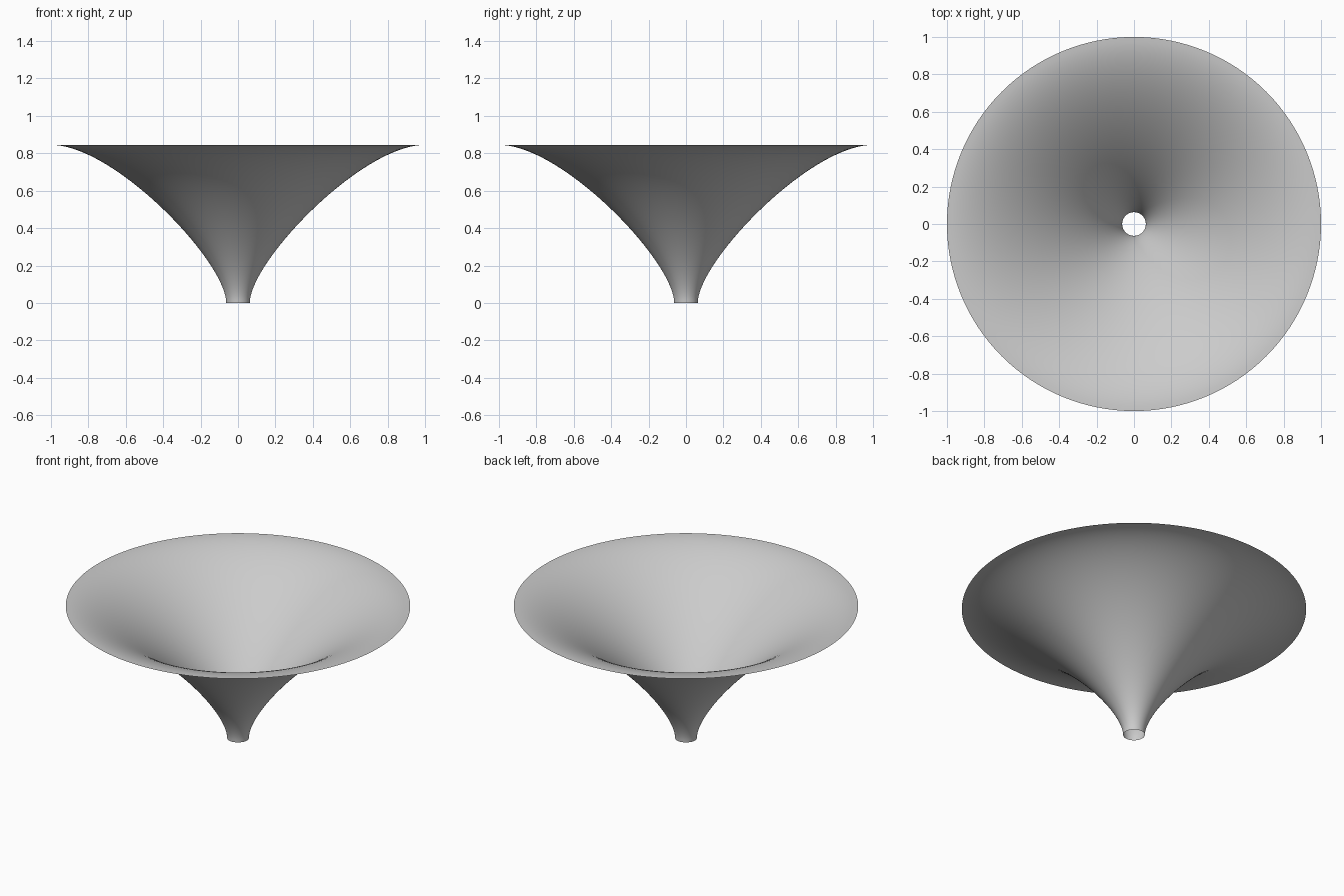
import bpy, bmesh, math
from mathutils import Vector, geometry

cube = bpy.data.objects.get("Cube")
if cube:
    bpy.data.objects.remove(cube, do_unlink=True)

# Plain grey material
mat = bpy.data.materials.new("plain_grey")
mat.use_nodes = True
GREY = (0.6, 0.6, 0.6, 1.0)
mat.diffuse_color = GREY
mat.node_tree.nodes["Principled BSDF"].inputs["Base Color"].default_value = GREY

# Funnel profile: upright at the spout, level at the rim
spout, spout_handle = Vector((0.063, 0, 0)), Vector((0.063, 0, 0.22))
rim_handle, rim = Vector((0.66, 0, 0.845)), Vector((1, 0, 0.845))
profile = geometry.interpolate_bezier(spout, spout_handle, rim_handle, rim, 40)

# Revolve the profile into an open, thin flared sheet
bm = bmesh.new()
verts = [bm.verts.new(p) for p in profile]
edges = [bm.edges.new(pair) for pair in zip(verts, verts[1:])]
bmesh.ops.spin(bm, geom=verts + edges, cent=(0, 0, 0), axis=(0, 0, 1),
               angle=math.tau, steps=128, use_duplicate=False)
bmesh.ops.remove_doubles(bm, verts=bm.verts, dist=0.0001)
bmesh.ops.recalc_face_normals(bm, faces=bm.faces)

# Inner, upper side is the front of the sheet
bm.faces.ensure_lookup_table()
if sum(f.normal.z for f in bm.faces) < 0:
    bmesh.ops.reverse_faces(bm, faces=bm.faces)
for face in bm.faces:
    face.smooth = True

mesh = bpy.data.meshes.new("flared_funnel")
bm.to_mesh(mesh)
bm.free()
mesh.materials.append(mat)
funnel = bpy.data.objects.new("flared_funnel", mesh)
bpy.context.collection.objects.link(funnel)
